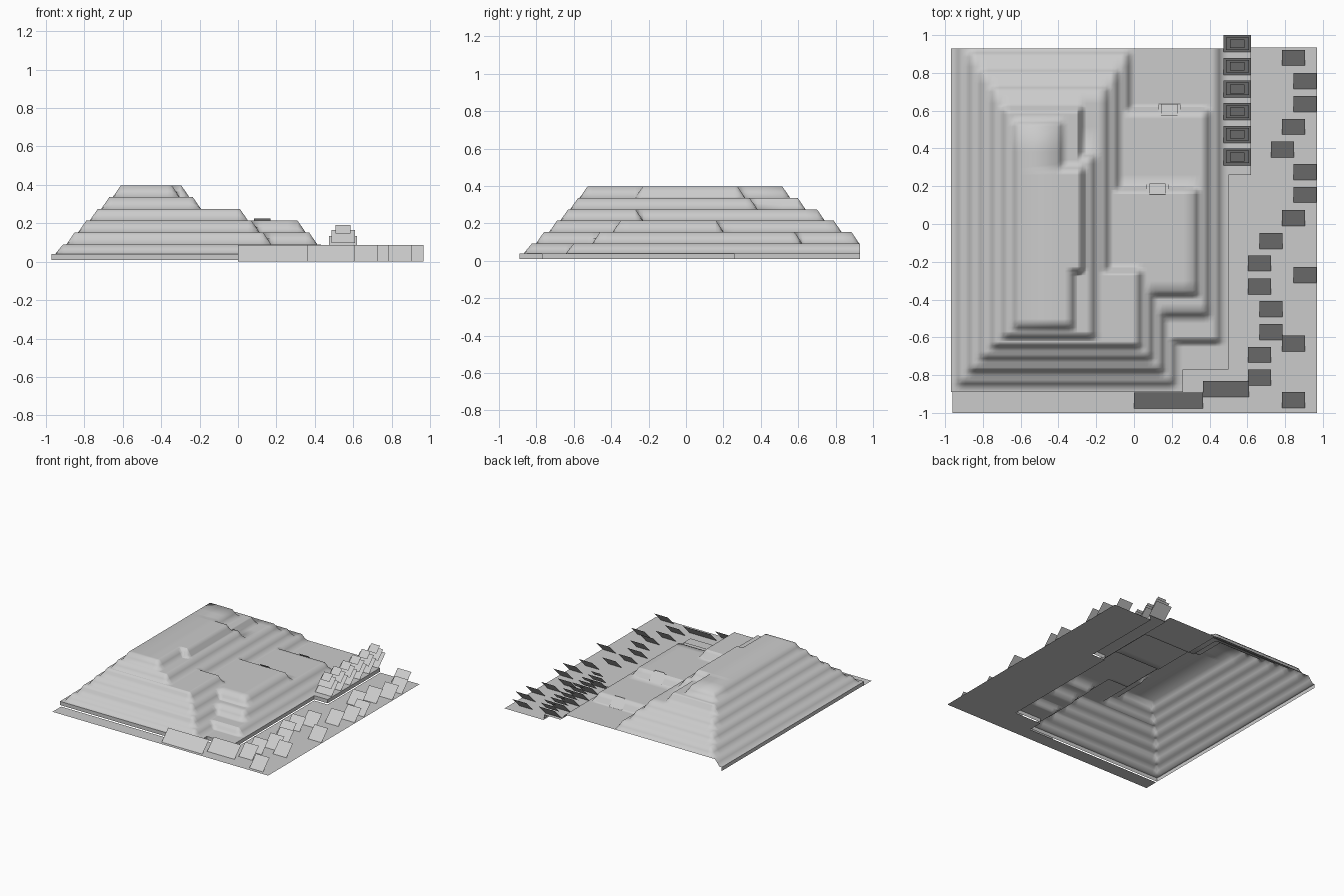
import bpy, bmesh, math

if "Cube" in bpy.data.objects:
    bpy.data.objects.remove(bpy.data.objects["Cube"])

grey = bpy.data.materials.new("stone_grey")
grey.diffuse_color = (0.6, 0.6, 0.6, 1)
grey.use_nodes = True
grey.node_tree.nodes["Principled BSDF"].inputs["Base Color"].default_value = grey.diffuse_color


def finish(bm, name):
    mesh = bpy.data.meshes.new(name)
    bm.to_mesh(mesh)
    bm.free()
    mesh.materials.append(grey)
    obj = bpy.data.objects.new(name, mesh)
    bpy.context.collection.objects.link(obj)
    return obj


def card(bm, cx, cy, hx, hy, z0, z1):
    """Sloping card rising from z0 at the front edge to z1 at the back edge."""
    pts = [(-hx, -hy, z0), (hx, -hy, z0), (hx, hy, z1), (-hx, hy, z1)]
    bm.faces.new([bm.verts.new((cx + x, cy + y, z)) for x, y, z in pts])


# Terraced hill: each level is a union of rectangles (x0, x1, y0, y1)
BASE, BOTTOM, BACK, SLOPE = 0.04, 0.01, 0.93, 0.042
base = [(-.97, .26, -.89, BACK), (-.97, .50, -.77, BACK), (-.97, .62, .26, BACK)]
levels = [
    (.091, [(-.91, .19, -.825, 1.1), (-.91, .43, -.60, 1.1)]),
    (.153, [(-.85, -.05, -.76, .885), (-.85, .13, -.76, -.42), (-.85, .37, -.46, .58)]),
    (.214, [(-.79, -.11, -.69, .79), (-.79, .07, -.69, -.30), (-.79, .31, -.35, .16)]),
    (.275, [(-.73, -.165, -.63, .70), (-.73, .01, -.63, -.27)]),
    (.336, [(-.67, -.30, -.577, .597), (-.67, -.235, -.577, .34)]),
    (.397, [(-.61, -.345, -.527, -.20), (-.61, -.295, -.23, .275), (-.61, -.41, .20, .515)]),
]


def height(x, y):
    z, below = BASE, BASE
    for top, rects in levels:
        for x0, x1, y0, y1 in rects:
            d = math.hypot(max(x0 - x, 0, x - x1), max(y0 - y, 0, y - y1))
            if d < SLOPE:
                z = max(z, top - (top - below) * d / SLOPE)
        below = top
    return z


# Grid lines fall on every terrace edge, mid slope and slope foot
xs, ys = set(), set()
for x0, x1, y0, y1 in base:
    xs |= {x0, x1}
    ys |= {y0, y1}
for _, rects in levels:
    for x0, x1, y0, y1 in rects:
        for d in (0, SLOPE / 2, SLOPE):
            xs |= {round(x0 - d, 3), round(x1 + d, 3)}
            ys |= {round(y0 - d, 3), round(y1 + d, 3)}
xs = sorted(xs)
ys = sorted(y for y in ys if y <= BACK)

bm = bmesh.new()
grid = {(i, j): bm.verts.new((x, y, height(x, y)))
        for i, x in enumerate(xs) for j, y in enumerate(ys)}
for i in range(len(xs) - 1):
    for j in range(len(ys) - 1):
        mx, my = (xs[i] + xs[i + 1]) / 2, (ys[j] + ys[j + 1]) / 2
        if any(a < mx < b and c < my < d for a, b, c, d in base):
            bm.faces.new([grid[i, j], grid[i + 1, j], grid[i + 1, j + 1], grid[i, j + 1]])
bmesh.ops.delete(bm, geom=[v for v in bm.verts if not v.link_faces], context='VERTS')

# Low skirt round the foot of the hill, open at the back
rim = [e for e in bm.edges if e.is_boundary
       and not all(abs(v.co.y - BACK) < 1e-4 for v in e.verts)]
skirt = bmesh.ops.extrude_edge_only(bm, edges=rim)["geom"]
for v in skirt:
    if isinstance(v, bmesh.types.BMVert):
        v.co.z = BOTTOM
bmesh.ops.recalc_face_normals(bm, faces=bm.faces[:])
if sum(f.normal.z for f in bm.faces) < 0:
    bmesh.ops.reverse_faces(bm, faces=bm.faces[:])
hill = finish(bm, "terraced_hill")
bpy.context.view_layer.objects.active = hill
hill.select_set(True)
bpy.ops.object.shade_smooth_by_angle(angle=math.radians(70))

# Flat ground wrapping the front and right of the hill
bm = bmesh.new()
outline = [(-.96, -1), (.97, -1), (.97, .935), (.62, .935), (.62, .26),
           (.5, .26), (.5, -.77), (.26, -.77), (.26, -.89), (-.96, -.89)]
bm.faces.new([bm.verts.new((x, y, 0)) for x, y in outline])
finish(bm, "ground_strip")

# Scattered leaning cards on the ground
bm = bmesh.new()
spots = [(.845, .88), (.905, .757), (.905, .635), (.845, .515), (.785, .395),
         (.905, .275), (.905, .155), (.845, .032), (.725, -.09), (.665, -.208),
         (.905, -.27), (.665, -.33), (.725, -.45), (.725, -.572), (.845, -.632),
         (.665, -.692), (.665, -.812), (.845, -.932)]
for x, y in spots:
    card(bm, x, y, .061, .042, .002, .087)
finish(bm, "small_cards")

bm = bmesh.new()
card(bm, .1825, -.934, .1825, .042, .002, .087)
card(bm, .4875, -.873, .1225, .042, .002, .087)
finish(bm, "wide_cards")

# Row of towers, each three leaning cards of shrinking size
bm = bmesh.new()
for k in range(6):
    y = .955 - .12 * k
    card(bm, .547, y, .073, .045, .045, .135)
    card(bm, .547, y, .061, .033, .098, .164)
    card(bm, .547, y, .039, .023, .146, .192)
finish(bm, "tower_row")

# Hatches lying on the two back-facing ramps
bm = bmesh.new()
for x, y, z in [(.187, .605, .124), (.125, .185, .186)]:
    card(bm, x, y, .058, .03, z + .03, z - .03)
    card(bm, x, y, .043, .03, z + .04, z - .02)
finish(bm, "ramp_hatches")
